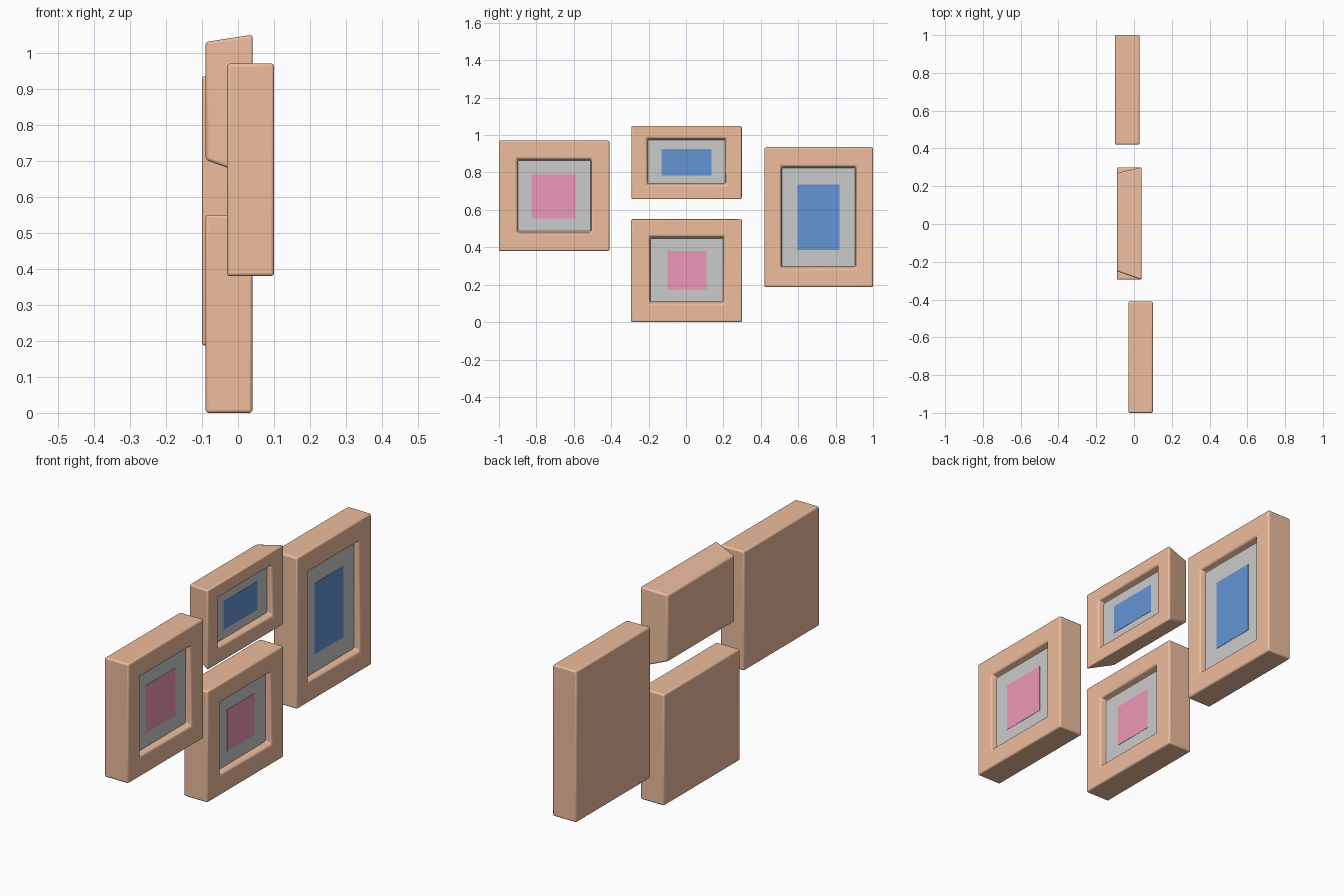
import bpy, bmesh

if "Cube" in bpy.data.objects:
    bpy.data.objects.remove(bpy.data.objects["Cube"])


def material(name, rgb):
    m = bpy.data.materials.new(name)
    m.diffuse_color = (*rgb, 1)
    m.use_nodes = True
    m.node_tree.nodes["Principled BSDF"].inputs["Base Color"].default_value = m.diffuse_color
    return m


WOOD = material("wood", (0.85, 0.51, 0.34))
PINK = material("pink", (0.85, 0.31, 0.48))
BLUE = material("blue", (0.13, 0.30, 0.67))


def ring_solid(name, rings, mat=None):
    """Closed solid through rectangles given as (x, (y0, y1, z0, z1))."""
    bm = bmesh.new()
    loops = []
    for x, (y0, y1, z0, z1) in rings:
        loops.append([bm.verts.new((x, y, z)) for y, z in
                      ((y0, z0), (y1, z0), (y1, z1), (y0, z1))])
    for a, b in zip(loops, loops[1:]):
        for i in range(4):
            j = (i + 1) % 4
            bm.faces.new((a[i], a[j], b[j], b[i]))
    bm.faces.new(loops[0][::-1])
    bm.faces.new(loops[-1])
    bmesh.ops.recalc_face_normals(bm, faces=bm.faces)
    me = bpy.data.meshes.new(name)
    bm.to_mesh(me)
    bm.free()
    ob = bpy.data.objects.new(name, me)
    bpy.context.collection.objects.link(ob)
    if mat:
        me.materials.append(mat)
    return ob


def inset(r, dy, dz):
    return (r[0] + dy, r[1] - dy, r[2] + dz, r[3] - dz)


def picture_frame(name, x0, x1, back, front, opening, picture, colour):
    floor = x1 - 0.034
    bed = inset(opening, 0.006, 0.012)

    # Wooden frame with recessed front and softened edges
    frame = ring_solid(name + "_frame", [(x0, back), (x1, front), (x1, opening), (floor, bed)], WOOD)
    bev = frame.modifiers.new("soft_edges", 'BEVEL')
    bev.width = 0.008
    bev.segments = 3
    bev.limit_method = 'ANGLE'
    bpy.ops.object.select_all(action='DESELECT')
    frame.select_set(True)
    bpy.context.view_layer.objects.active = frame
    bpy.ops.object.shade_smooth_by_angle()

    # Mat board and the print on it
    ring_solid(name + "_mat", [(floor - 0.002, bed), (floor + 0.005, bed)])
    ring_solid(name + "_print", [(floor, picture), (floor + 0.0065, picture)], colour)


# Rectangles are (y0, y1, z0, z1)
left = (-1.0, -0.41, 0.38, 0.97)
picture_frame("left", -0.03, 0.10, left, left,
              (-0.905, -0.505, 0.475, 0.875), (-0.825, -0.59, 0.555, 0.79), PINK)

lower = (-0.295, 0.30, 0.0, 0.55)
picture_frame("lower", -0.09, 0.04, lower, lower,
              (-0.195, 0.205, 0.097, 0.46), (-0.10, 0.11, 0.175, 0.38), PINK)

# The upper frame tapers towards its back
picture_frame("upper", -0.09, 0.04, (-0.25, 0.27, 0.703, 1.03), (-0.295, 0.30, 0.655, 1.05),
              (-0.21, 0.215, 0.73, 0.985), (-0.13, 0.135, 0.785, 0.925), BLUE)

right = (0.42, 1.0, 0.187, 0.935)
picture_frame("right", -0.10, 0.03, right, right,
              (0.507, 0.91, 0.285, 0.835), (0.595, 0.82, 0.385, 0.735), BLUE)
